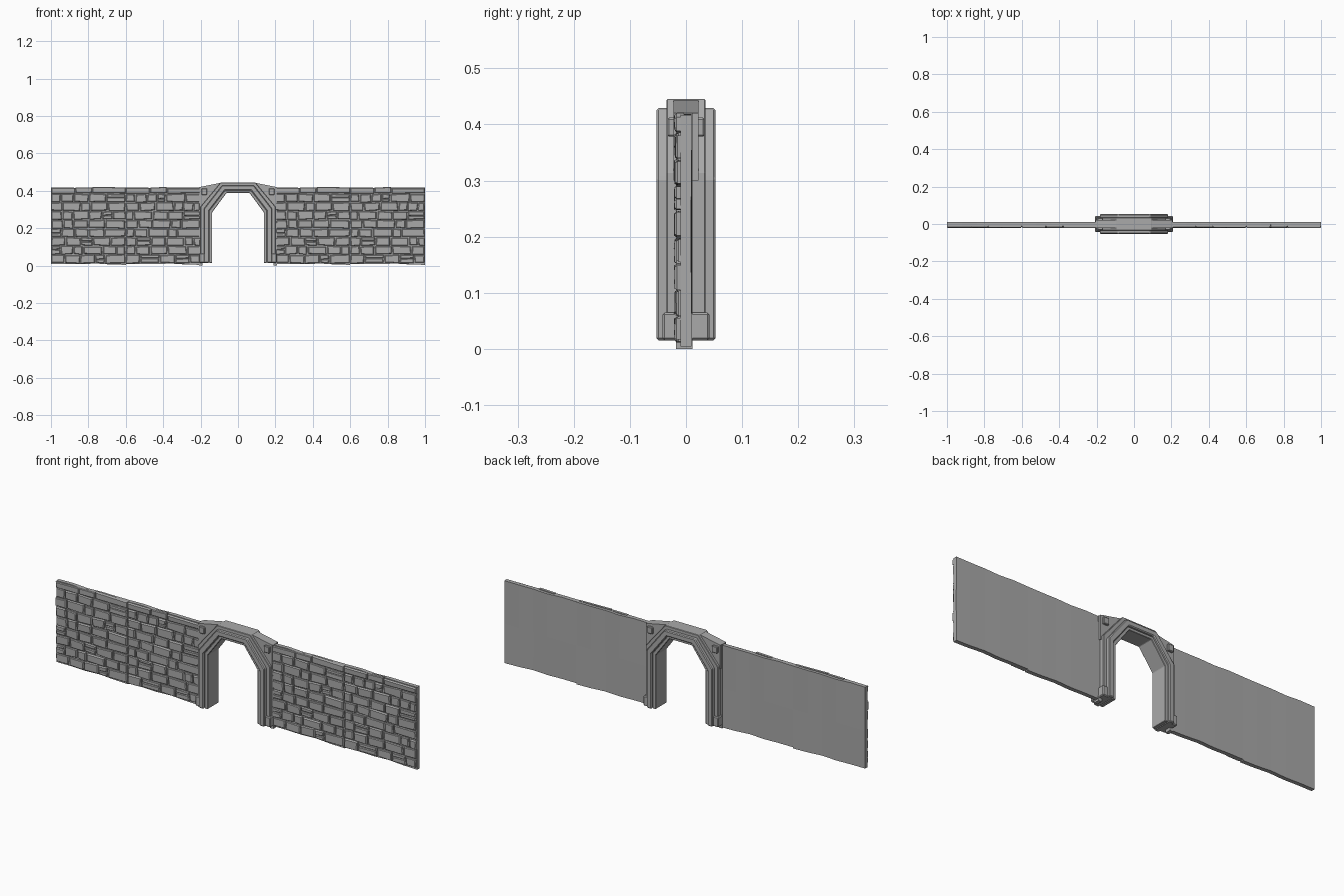
import bpy, bmesh, random
from mathutils import Vector

cube = bpy.data.objects.get("Cube")
if cube:
    bpy.data.objects.remove(cube, do_unlink=True)

stone = bpy.data.materials.new("grey stone")
stone.use_nodes = True
GREY = (0.40, 0.40, 0.40, 1)
stone.diffuse_color = GREY
stone.node_tree.nodes["Principled BSDF"].inputs["Base Color"].default_value = GREY


def finish(name, bm, bevel=0):
    bmesh.ops.recalc_face_normals(bm, faces=bm.faces)
    mesh = bpy.data.meshes.new(name)
    bm.to_mesh(mesh)
    bm.free()
    mesh.materials.append(stone)
    obj = bpy.data.objects.new(name, mesh)
    bpy.context.collection.objects.link(obj)
    if bevel:
        mod = obj.modifiers.new("worn edges", "BEVEL")
        mod.width = bevel
        mod.segments = 1
    return obj


def add_prism(bm, rings):
    """Bridge successive closed rings and cap both ends."""
    loops = [[bm.verts.new(p) for p in ring] for ring in rings]
    n = len(loops[0])
    for a, b in zip(loops, loops[1:]):
        for i in range(n):
            j = (i + 1) % n
            bm.faces.new((a[i], a[j], b[j], b[i]))
    bm.faces.new(loops[0])
    bm.faces.new(loops[-1])


def add_box(bm, x0, x1, y0, y1, z0, z1):
    corners = ((x0, z0), (x1, z0), (x1, z1), (x0, z1))
    add_prism(bm, [[(x, y, z) for x, z in corners] for y in (y0, y1)])


def add_brick(bm, rnd, x0, x1, z0, z1, rough=0.003):
    """Chiselled stone: square root, uneven rim, smaller front face."""
    j = lambda s: rnd.uniform(-s, s)
    depth = rnd.choice((-0.019, -0.020, -0.0205, -0.017))
    rim = [(x0 + j(rough), z0 + j(rough)), (x1 + j(rough), z0 + j(rough)),
           (x1 + j(rough), z1 + j(rough)), (x0 + j(rough), z1 + j(rough))]
    mid = Vector(((x0 + x1) / 2, (z0 + z1) / 2))
    face = []
    for x, z in rim:
        face.append((x + (0.004 if x < mid.x else -0.004),
                     z + (0.003 if z < mid.y else -0.003)))
    add_prism(bm, [[(x, -0.004, z) for x, z in rim],
                   [(x, depth + 0.004, z) for x, z in rim],
                   [(x, depth + j(0.001), z) for x, z in face]])


# Wall sections: every section repeats the same masonry
ROWS, SECTION = 8, 0.4
BOTTOM, CAP, TOP = 0.012, 0.385, 0.418


def wall_bricks(name, start, seed):
    rnd = random.Random(seed)
    bm = bmesh.new()
    height = (CAP - BOTTOM) / ROWS
    for row in range(ROWS):
        z = BOTTOM + row * height
        x, end = start, start + SECTION
        first = True
        while x < end - 0.001:
            width = rnd.uniform(0.045, 0.11)
            if first and row % 2:
                width *= 0.6
            first = False
            right = end if end - x - width < 0.035 else x + width
            gap = 0.0025
            if rnd.random() < 0.15:
                # two thin stones stacked in one course
                split = z + height * rnd.uniform(0.4, 0.6)
                add_brick(bm, rnd, x + gap, right - gap, z + gap, split - 0.001, 0.002)
                add_brick(bm, rnd, x + gap, right - gap, split + 0.001, z + height - gap, 0.002)
            else:
                add_brick(bm, rnd, x + gap, right - gap, z + gap, z + height - gap)
            x = right
    # long cap stones
    x = start
    for width in (0.13, 0.09, 0.18):
        top = TOP + rnd.uniform(-0.004, 0.002)
        add_brick(bm, rnd, x + 0.001, x + width - 0.001, CAP + 0.002, top, 0.002)
        x += width
    return finish(name, bm)


def wall_backing(name, start):
    rnd = random.Random(5)
    bm = bmesh.new()
    steps = 5
    rings = []
    for i in range(steps + 1):
        x = start + SECTION * i / steps
        top = TOP + rnd.uniform(-0.004, 0.001)
        low = 0.008 + rnd.uniform(-0.004, 0.004)
        back = 0.010 + rnd.uniform(-0.0015, 0.001)
        rings.append([(x, -0.010, low), (x, 0.010, low), (x, back, 0.2),
                      (x, 0.010, top), (x, -0.010, top)])
    add_prism(bm, rings)
    return finish(name, bm)


for i, start in enumerate((-1.0, -0.6, 0.2, 0.6)):
    wall_bricks(f"wall_bricks_{i + 1}", start, 11 + i % 2)
    wall_backing(f"wall_backing_{i + 1}", start)


# Archway: nested bands between two mirrored half outlines
def mirrored(half):
    return half + [(-x, z) for x, z in reversed(half)]


def arch_band(name, inner, outer, depth, bevel):
    bm = bmesh.new()
    outline = mirrored(outer) + list(reversed(mirrored(inner)))
    n = len(outline) // 2
    front = [bm.verts.new((x, -depth, z)) for x, z in outline]
    back = [bm.verts.new((x, depth, z)) for x, z in outline]
    for i in range(2 * n):
        j = (i + 1) % (2 * n)
        bm.faces.new((front[i], front[j], back[j], back[i]))
    for side in (front, back):
        for i in range(n - 1):
            bm.faces.new((side[i], side[i + 1], side[2 * n - 2 - i], side[2 * n - 1 - i]))
    return finish(name, bm, bevel)


def half(foot, width, spring, crown_x, crown_z):
    return [(width, foot), (width, spring), (crown_x, crown_z)]


opening = half(0.015, 0.138, 0.285, 0.062, 0.388)
lip = half(0.015, 0.155, 0.292, 0.070, 0.402)
trim = half(0.015, 0.182, 0.305, 0.085, 0.429)
core = half(0.022, 0.200, 0.315, 0.092, 0.445)
arch_band("arch_lining", opening, lip, 0.043, 0.002)
arch_band("arch_trim", lip, trim, 0.053, 0.004)
arch_band("arch_core", half(0.022, 0.165, 0.297, 0.075, 0.41), core, 0.035, 0.002)

for side, label in ((-1, "right"), (1, "left")):
    # shoulder joining the arch to the top of the wall
    bm = bmesh.new()
    profile = ((0.205, 0.30), (0.205, 0.420), (0.165, 0.428), (0.092, 0.443), (0.092, 0.42), (0.18, 0.30))
    add_prism(bm, [[(side * x, y, z) for x, z in profile] for y in (-0.022, 0.022)])
    finish(f"{label}_shoulder", bm)

    # corner stone and foot stone on the jamb
    bm = bmesh.new()
    xs = sorted((side * 0.165, side * 0.195))
    add_box(bm, *xs, -0.033, 0.033, 0.378, 0.412)
    finish(f"{label}_corner_stone", bm, 0.003)
    bm = bmesh.new()
    xs = sorted((side * 0.172, side * 0.208))
    add_box(bm, *xs, -0.042, 0.042, 0.015, 0.065)
    finish(f"{label}_foot_stone", bm, 0.004)
    # upright filler between jamb and wall
    bm = bmesh.new()
    xs = sorted((side * 0.190, side * 0.208))
    add_box(bm, *xs, -0.018, 0.012, 0.0, 0.42)
    finish(f"{label}_wall_joint", bm)
